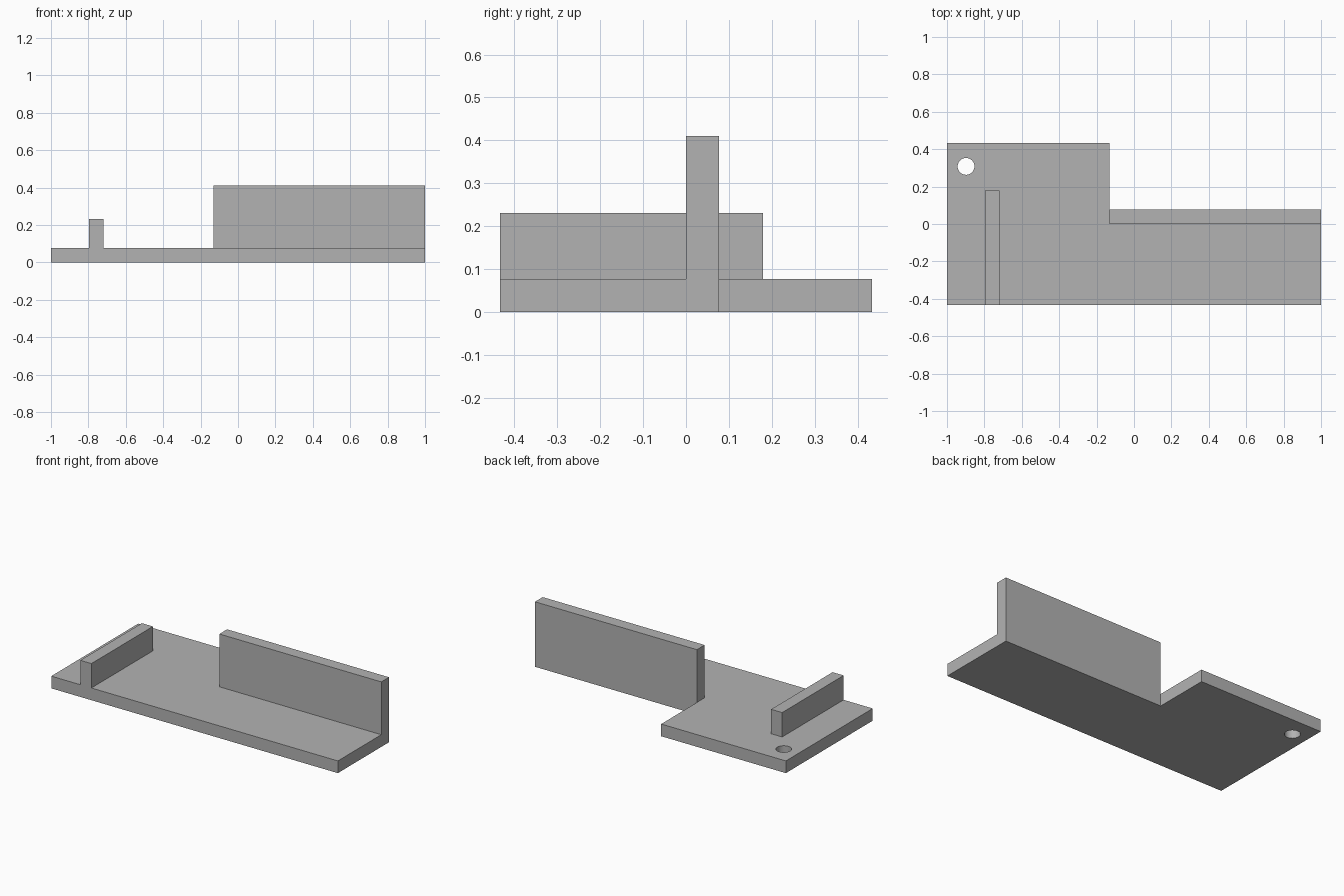
import bpy
import bmesh
import math

cube = bpy.data.objects.get("Cube")
if cube:
    bpy.data.objects.remove(cube, do_unlink=True)

THICK = 0.077      # plate, wall and rib share one thickness
HALF_Y = 0.433
STEP_X = -0.13     # where the plate narrows and the wall begins

grey = bpy.data.materials.new("plain grey")
grey.use_nodes = True
grey.diffuse_color = (0.45, 0.45, 0.45, 1)
grey.node_tree.nodes["Principled BSDF"].inputs["Base Color"].default_value = grey.diffuse_color


def prism(name, outline, z0, z1):
    """Extrude a flat outline from z0 up to z1."""
    bm = bmesh.new()
    face = bm.faces.new([bm.verts.new((x, y, z0)) for x, y in outline])
    top = bmesh.ops.extrude_face_region(bm, geom=[face])["geom"]
    verts = [v for v in top if isinstance(v, bmesh.types.BMVert)]
    bmesh.ops.translate(bm, verts=verts, vec=(0, 0, z1 - z0))
    bmesh.ops.recalc_face_normals(bm, faces=bm.faces)
    mesh = bpy.data.meshes.new(name)
    bm.to_mesh(mesh)
    bm.free()
    mesh.materials.append(grey)
    obj = bpy.data.objects.new(name, mesh)
    bpy.context.collection.objects.link(obj)
    return obj


def rect(x0, x1, y0, y1):
    return [(x0, y0), (x1, y0), (x1, y1), (x0, y1)]


def combine(target, other, operation):
    """Apply a boolean and discard the operand."""
    bpy.context.view_layer.objects.active = target
    mod = target.modifiers.new(operation.title(), 'BOOLEAN')
    mod.object, mod.operation, mod.solver = other, operation, 'EXACT'
    bpy.ops.object.modifier_apply(modifier=mod.name)
    bpy.data.objects.remove(other, do_unlink=True)


# Stepped base plate
bracket = prism("bracket_plate", [
    (-1, -HALF_Y), (1, -HALF_Y), (1, THICK),
    (STEP_X, THICK), (STEP_X, HALF_Y), (-1, HALF_Y)], 0, THICK)

# Tall back wall, flush with the narrow part's rear edge
wall = prism("back_wall", rect(STEP_X, 1, 0, THICK), 0, 0.41)
combine(bracket, wall, 'UNION')

# Low rib across the wide end
rib = prism("cross_rib", rect(-0.797, -0.72, -HALF_Y, 0.18), 0, 0.231)
combine(bracket, rib, 'UNION')

# Round mounting hole in the rear corner
SIDES = 40
angles = [math.tau * i / SIDES for i in range(SIDES)]
hole = prism("hole_cutter", [(-0.898 + 0.045 * math.cos(a), 0.308 + 0.045 * math.sin(a))
                             for a in angles], -0.1, 0.2)
hole.hide_render = True
combine(bracket, hole, 'DIFFERENCE')

# Merge flush faces, and smooth only the hole's wall
bm = bmesh.new()
bm.from_mesh(bracket.data)
bmesh.ops.dissolve_limit(bm, angle_limit=math.radians(1), verts=bm.verts, edges=bm.edges)
bm.to_mesh(bracket.data)
bm.free()
for obj in bpy.context.selected_objects:
    obj.select_set(False)
bracket.select_set(True)
bpy.context.view_layer.objects.active = bracket
bpy.ops.object.shade_smooth_by_angle(angle=math.radians(30))
